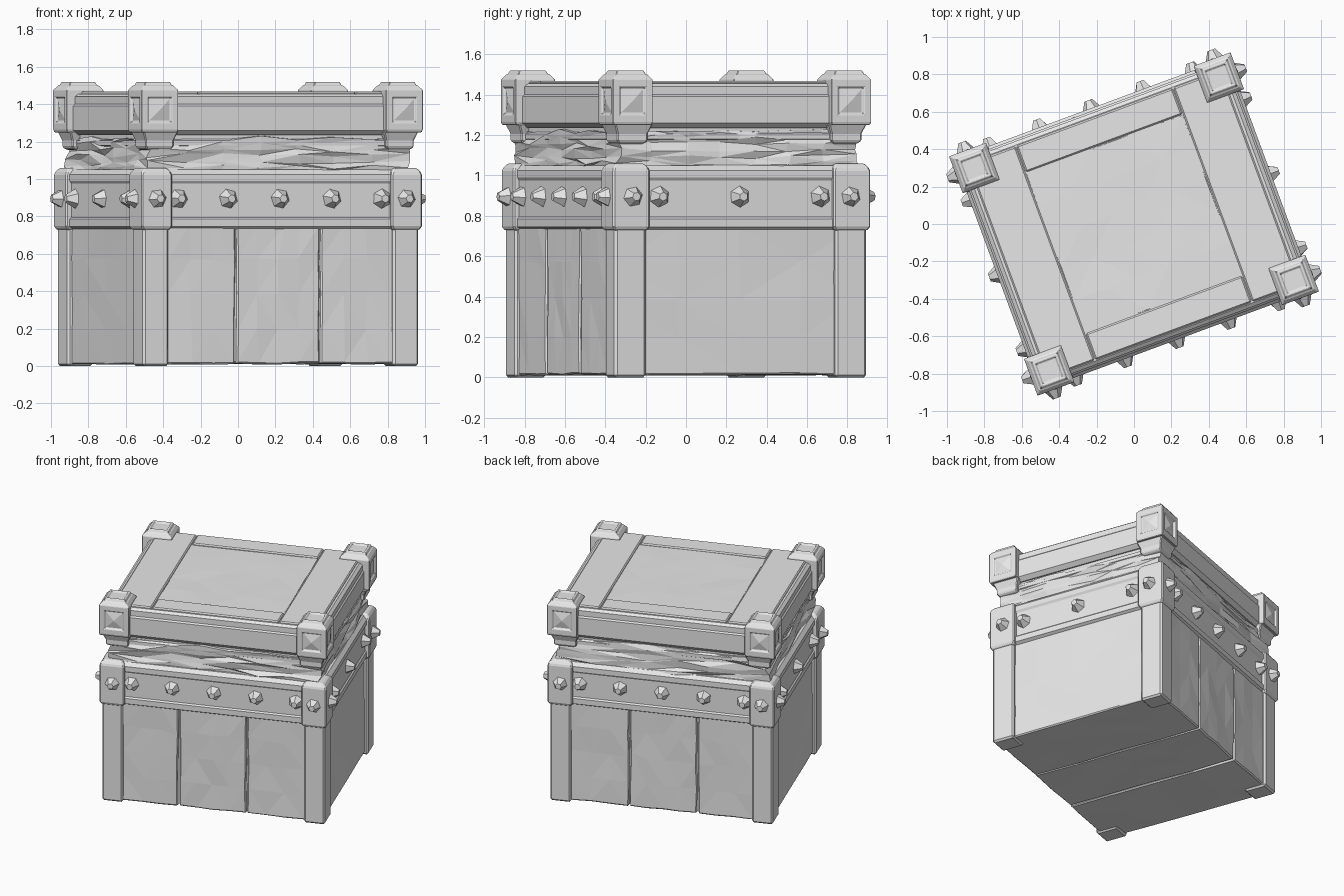
import bpy
import bmesh
import math
import random
from mathutils import Vector, Matrix

random.seed(4)
TURN = math.radians(20.3)
SIDES = [(1, 1), (-1, 1), (-1, -1), (1, -1)]

if "Cube" in bpy.data.objects:
    bpy.data.objects.remove(bpy.data.objects["Cube"], do_unlink=True)

grey = bpy.data.materials.new("plain_grey")
grey.use_nodes = True
grey.diffuse_color = (0.8, 0.8, 0.8, 1)
grey.node_tree.nodes["Principled BSDF"].inputs["Base Color"].default_value = (0.8, 0.8, 0.8, 1)


def finish(name, bm, bevel=0):
    """Turn a bmesh into an object, turned with the whole chest."""
    bmesh.ops.recalc_face_normals(bm, faces=bm.faces)
    mesh = bpy.data.meshes.new(name)
    bm.to_mesh(mesh)
    bm.free()
    mesh.materials.append(grey)
    obj = bpy.data.objects.new(name, mesh)
    obj.rotation_euler.z = TURN
    bpy.context.collection.objects.link(obj)
    if bevel:
        mod = obj.modifiers.new("worn_edges", 'BEVEL')
        mod.width = bevel
        mod.segments = 1
        mod.limit_method = 'ANGLE'
        mod.angle_limit = math.radians(35)
    return obj


def loft(rings, cx=0, cy=0):
    """Stack of rectangles (half x, half y, z), closed at both ends."""
    bm = bmesh.new()
    loops = [[bm.verts.new((cx + sx * hx, cy + sy * hy, z)) for sx, sy in SIDES]
             for hx, hy, z in rings]
    for low, high in zip(loops, loops[1:]):
        for i in range(4):
            j = (i + 1) % 4
            bm.faces.new((low[i], low[j], high[j], high[i]))
    bm.faces.new(loops[0][::-1])
    bm.faces.new(loops[-1])
    bmesh.ops.recalc_face_normals(bm, faces=bm.faces)
    return bm


def roughen(bm, cuts, amount):
    """Break flat faces into slightly uneven hewn facets."""
    outline = set(bm.verts)
    bmesh.ops.subdivide_edges(bm, edges=bm.edges, cuts=cuts, use_grid_fill=True)
    for v in bm.verts:
        if v not in outline:
            v.co += Vector([random.uniform(-amount, amount) for _ in range(3)])
    bmesh.ops.triangulate(bm, faces=bm.faces)


# Body: core and three upright boards that wrap front, bottom and back
finish("body_core", loft([(0.75, 0.63, 0.025), (0.75, 0.63, 0.8)]))
edges = [-0.765, -0.25, 0.23, 0.765]
for i, (a, b) in enumerate(zip(edges, edges[1:])):
    half = (b - a) / 2 - 0.005
    bm = loft([(half, 0.645, 0.012), (half, 0.645, 0.76)], (a + b) / 2)
    roughen(bm, 3, 0.004)
    finish(f"body_board_{i + 1}", bm, 0.008)

# Metal band around the body, with raised lips
finish("band", loft([(0.755, 0.635, 0.73), (0.78, 0.66, 0.745), (0.78, 0.66, 0.785),
                     (0.77, 0.65, 0.795), (0.77, 0.65, 0.975), (0.78, 0.66, 0.99),
                     (0.78, 0.66, 1.025), (0.755, 0.635, 1.05)]))

# Rough lining between body and lid
bm = loft([(0.75, 0.635, 1.0), (0.735, 0.62, 1.22)])
roughen(bm, 6, 0.014)
finish("lining", bm)

# Lid: lower lip, rim and top boards
finish("lid_lip", loft([(0.71, 0.595, 1.165), (0.74, 0.625, 1.18), (0.74, 0.625, 1.205),
                        (0.725, 0.61, 1.215), (0.725, 0.61, 1.27)]))
finish("lid_rim", loft([(0.735, 0.62, 1.235), (0.765, 0.645, 1.26), (0.765, 0.645, 1.39),
                        (0.755, 0.635, 1.4), (0.755, 0.635, 1.44), (0.735, 0.615, 1.455)]))
bm = loft([(0.445, 0.455, 1.42), (0.445, 0.455, 1.459)])
roughen(bm, 4, 0.003)
finish("lid_panel", bm)
for s in (-1, 1):
    finish("lid_long_board", loft([(0.445, 0.075, 1.42), (0.445, 0.075, 1.468)],
                                  0, s * 0.535), 0.008)
    finish("lid_end_board", loft([(0.135, 0.61, 1.42), (0.135, 0.61, 1.468)],
                                 s * 0.585, 0), 0.008)


def lid_block(cx, cy):
    """Corner block with sunken squares on its outer sides and a stud on top."""
    bm = loft([(0.1, 0.1, 1.25), (0.105, 0.105, 1.265),
               (0.105, 0.105, 1.475), (0.085, 0.085, 1.5)], cx, cy)
    outer = [f for f in bm.faces if abs(f.normal.z) < 0.1
             and f.normal.dot(Vector((cx, cy, 0))) > 0]
    for f in outer:
        bmesh.ops.inset_individual(bm, faces=[f], thickness=0.05, depth=0)
        bmesh.ops.inset_individual(bm, faces=[f], thickness=0.012, depth=-0.012)
        normal = f.normal.copy()
        tip = bmesh.ops.poke(bm, faces=[f])["verts"][0]
        tip.co += normal * 0.015
    top = max(bm.faces, key=lambda f: f.calc_center_median().z)
    bmesh.ops.inset_individual(bm, faces=[top], thickness=0.008, depth=0)
    bmesh.ops.inset_individual(bm, faces=[top], thickness=0.014, depth=0.02)
    bmesh.ops.inset_individual(bm, faces=[top], thickness=0.014, depth=0)
    bmesh.ops.inset_individual(bm, faces=[top], thickness=0.01, depth=-0.01)
    return bm


# Corner fittings, repeated on all four corners
for sx, sy in SIDES:
    cx, cy = sx * 0.7125, sy * 0.5825
    finish("corner_post", loft([(0.0725, 0.0825, 0), (0.0725, 0.0825, 0.76)], cx, cy), 0.012)
    finish("band_corner", loft([(0.07, 0.08, 0.725), (0.0875, 0.0975, 0.74),
                                (0.0875, 0.0975, 1.03), (0.065, 0.075, 1.06)], cx, cy), 0.008)
    finish("lid_bracket", loft([(0.06, 0.06, 1.155), (0.08, 0.08, 1.17),
                                (0.08, 0.08, 1.205), (0.1, 0.1, 1.255)],
                               sx * 0.685, sy * 0.565), 0.006)
    finish("lid_block", lid_block(sx * 0.697, sy * 0.577), 0.006)


def rivet(x, y, normal):
    """Faceted pointed rivet facing along the normal."""
    bm = bmesh.new()
    aim = Vector(normal).to_track_quat('Z', 'Y').to_matrix().to_4x4()
    place = Matrix.Translation((x, y, 0.895)) @ aim
    spin = Matrix.Rotation(random.uniform(0, math.pi), 4, 'Z')
    lift = Matrix.Translation((0, 0, 0.02))
    bmesh.ops.create_cone(bm, cap_ends=True, segments=6, radius1=0.056, radius2=0.022,
                          depth=0.06, matrix=place @ lift @ spin)
    finish("rivet", bm)


# Rivets along the band: corner ones sit on the thicker fittings
for s in (-1, 1):
    for x in (-0.71, -0.58, -0.295, 0, 0.295, 0.58, 0.71):
        rivet(x, s * (0.68 if abs(x) > 0.7 else 0.655), (0, s, 0))
    for y in (-0.575, -0.425, 0, 0.425, 0.575):
        rivet(s * (0.8 if abs(y) > 0.5 else 0.775), y, (s, 0, 0))
